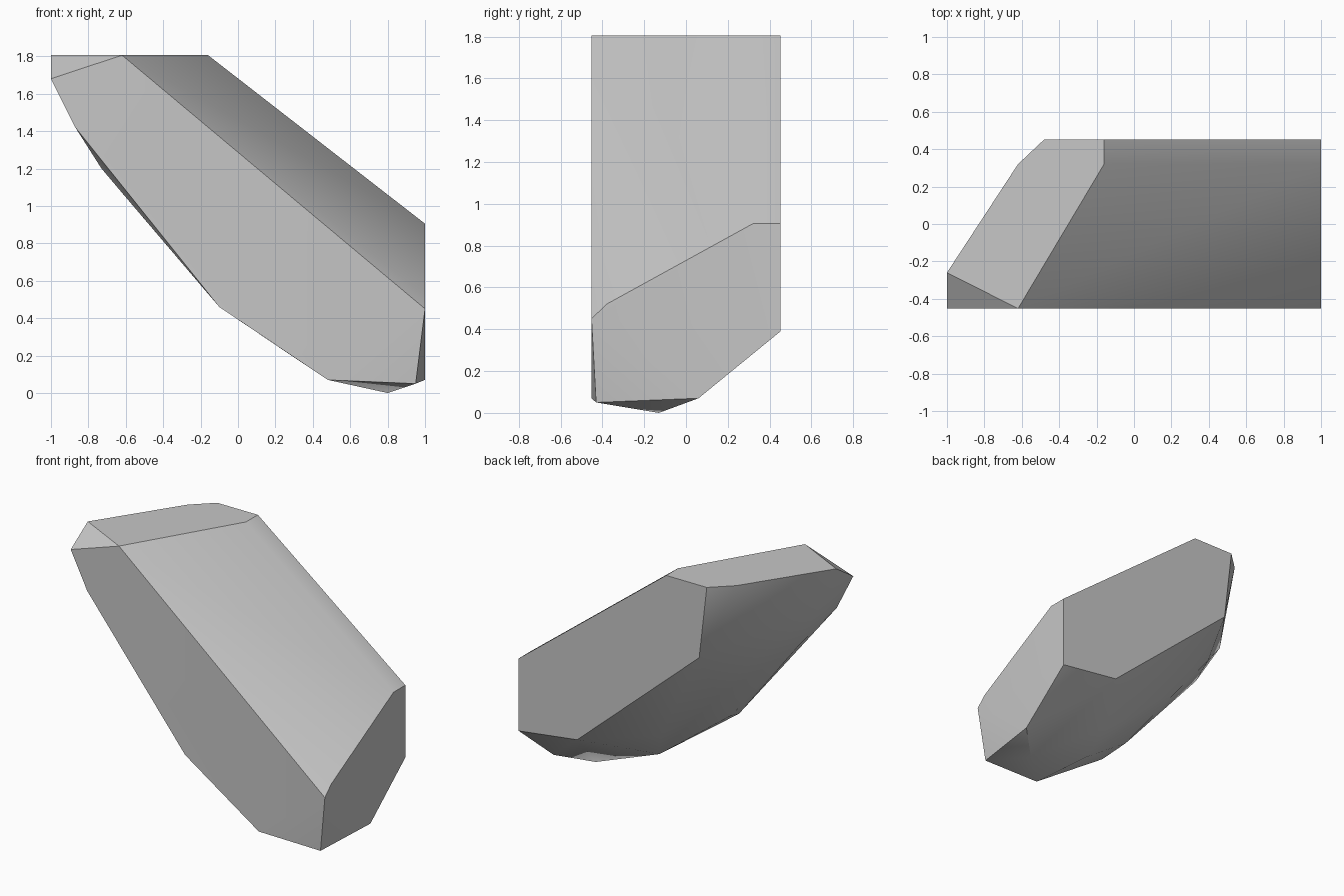
import bpy
import bmesh
import math

# Remove the default cube only
default_cube = bpy.data.objects.get("Cube")
if default_cube is not None:
    bpy.data.objects.remove(default_cube, do_unlink=True)

HALF_LENGTH = 1.0
HALF_DEPTH = 0.452
TOP = 1.806


def make_material(name, colour):
    material = bpy.data.materials.new(name)
    material.use_nodes = True
    material.diffuse_color = colour
    shader = material.node_tree.nodes["Principled BSDF"]
    shader.inputs["Base Color"].default_value = colour
    shader.inputs["Roughness"].default_value = 0.8
    return material


def front_outline():
    # Flat front cut, as x and z
    outline = [(-1, 1.68), (-0.62, TOP), (1, 0.45),
               (0.48, 0.07), (-0.1, 0.46), (-0.87, 1.42)]
    return [(x, -HALF_DEPTH, z) for x, z in outline]


def back_outline():
    # Flat back cut, as x and z
    outline = [(-0.48, TOP), (-0.16, TOP), (1, 0.905),
               (1, 0.39), (0.54, 0.45), (-0.42, 1.29)]
    return [(x, HALF_DEPTH, z) for x, z in outline]


def top_outline():
    # Flat top cut, as x and y
    outline = [(-1, -0.26), (-0.62, 0.32), (-0.16, 0.32)]
    return [(x, y, TOP) for x, y in outline]


def end_outline():
    # Flat end cut, as y and z
    outline = [(-0.38, 0.52), (0.32, 0.905), (0.06, 0.07)]
    return [(HALF_LENGTH, y, z) for y, z in outline]


def underside():
    # Rounded ridge, blunt lower corner and lowest tip
    ridge = [(-0.9, -0.17, 1.5), (-0.73, -0.22, 1.2), (-0.62, -0.26, 1.07),
             (-0.16, -0.28, 0.53), (0.3, -0.13, 0.19)]
    corner, tip = (0.95, -0.43, 0.05), (0.8, -0.13, 0)
    # Swell between the ridge and the back cut, as x and z
    swell = [(-0.57, 1.16), (-0.32, 0.85), (0.13, 0.45), (0.33, 0.3)]
    return ridge + [corner, tip] + [(x, 0.1, z) for x, z in swell]


def build_stone(name, points, material):
    bm = bmesh.new()
    for point in points:
        bm.verts.new(point)
    bmesh.ops.convex_hull(bm, input=list(bm.verts))
    loose = [vert for vert in bm.verts if not vert.link_faces]
    bmesh.ops.delete(bm, geom=loose, context="VERTS")
    # Merge the hull triangles on each flat cut into one face
    bmesh.ops.dissolve_limit(bm, angle_limit=math.radians(1),
                             verts=list(bm.verts), edges=list(bm.edges))
    bmesh.ops.recalc_face_normals(bm, faces=list(bm.faces))
    mesh = bpy.data.meshes.new(name)
    bm.to_mesh(mesh)
    bm.free()
    mesh.materials.append(material)
    stone = bpy.data.objects.new(name, mesh)
    bpy.context.collection.objects.link(stone)
    return stone


stone_grey = make_material("stone grey", (0.57, 0.57, 0.57, 1))
cut_points = front_outline() + back_outline() + top_outline() + end_outline()
stone = build_stone("cut_stone", cut_points + underside(), stone_grey)

# Smooth the gently curved sides, keep the cuts crisp
bpy.ops.object.select_all(action="DESELECT")
stone.select_set(True)
bpy.context.view_layer.objects.active = stone
bpy.ops.object.shade_smooth_by_angle(angle=math.radians(30))
